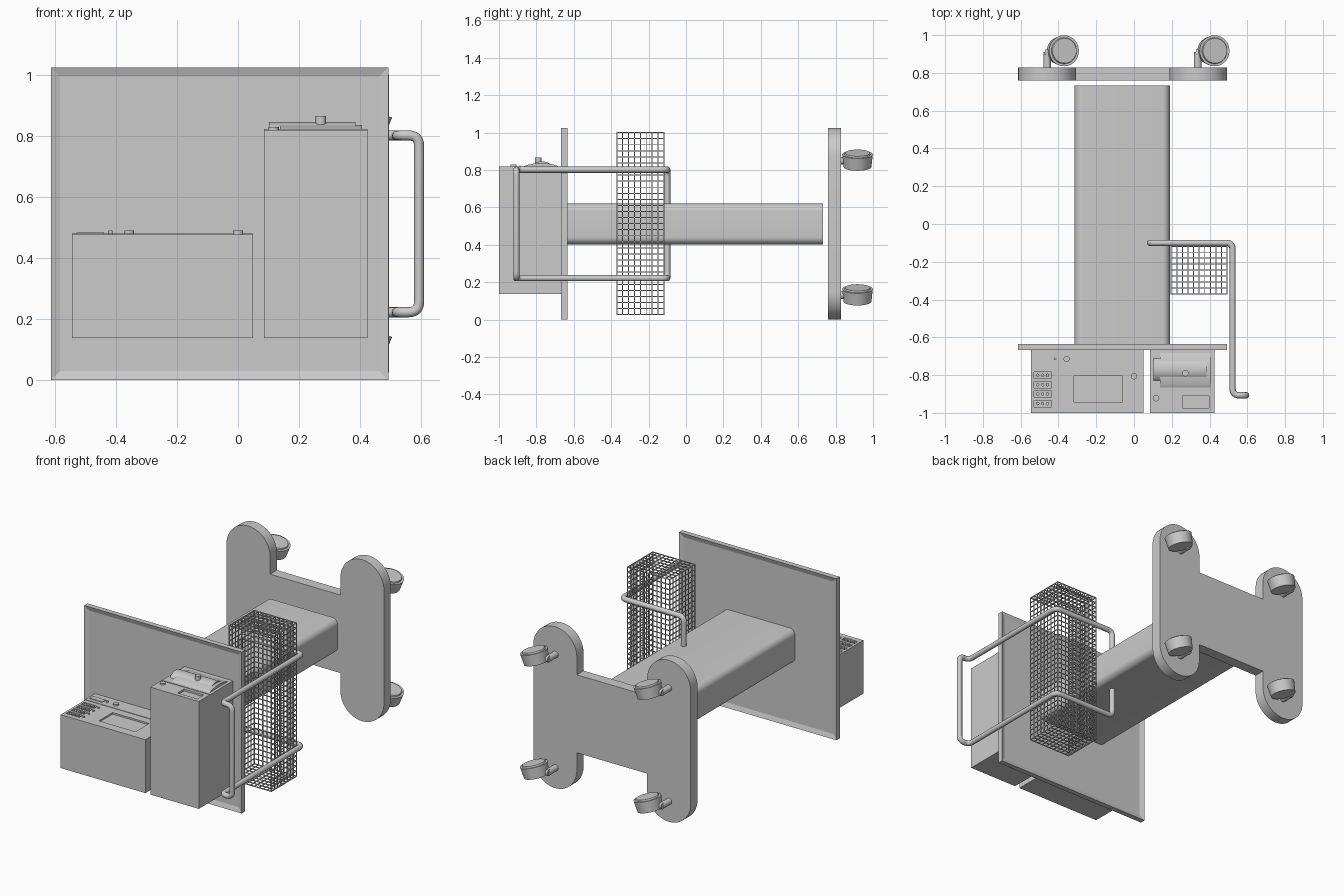
import bpy, bmesh, math
from mathutils import Vector, Matrix

if "Cube" in bpy.data.objects:
    bpy.data.objects.remove(bpy.data.objects["Cube"])

grey = bpy.data.materials.new("plain grey")
grey.use_nodes = True
grey.diffuse_color = (0.6, 0.6, 0.6, 1)
grey.node_tree.nodes["Principled BSDF"].inputs["Base Color"].default_value = (0.6, 0.6, 0.6, 1)


def finish(name, bm, smooth=False):
    me = bpy.data.meshes.new(name)
    bmesh.ops.recalc_face_normals(bm, faces=bm.faces)
    bm.to_mesh(me)
    bm.free()
    me.materials.append(grey)
    ob = bpy.data.objects.new(name, me)
    bpy.context.collection.objects.link(ob)
    if smooth:
        bpy.ops.object.select_all(action='DESELECT')
        ob.select_set(True)
        bpy.context.view_layer.objects.active = ob
        bpy.ops.object.shade_smooth_by_angle(angle=math.radians(35))
    return ob


def add_box(bm, x, y, z):
    """Add a box given its (min, max) range on each axis."""
    size = [b - a for a, b in (x, y, z)]
    mid = [(a + b) / 2 for a, b in (x, y, z)]
    m = Matrix.Translation(mid) @ Matrix.Diagonal((*size, 1))
    bmesh.ops.create_cube(bm, size=1, matrix=m)


def box(name, x, y, z):
    bm = bmesh.new()
    add_box(bm, x, y, z)
    return finish(name, bm)


def cylinder(name, center, axis, r1, r2, depth, segs=32):
    bm = bmesh.new()
    rot = Vector(axis).to_track_quat('Z', 'Y').to_matrix().to_4x4()
    bmesh.ops.create_cone(bm, cap_ends=True, segments=segs, radius1=r1, radius2=r2,
                          depth=depth, matrix=Matrix.Translation(center) @ rot)
    finish(name, bm, True)


def extrude(name, points, offset):
    """Extrude a closed 3D outline along an offset vector."""
    bm = bmesh.new()
    face = bm.faces.new([bm.verts.new(p) for p in points])
    bottom = face.copy()
    moved = bmesh.ops.extrude_face_region(bm, geom=[bottom])['geom']
    bmesh.ops.translate(bm, vec=offset, verts=[v for v in moved if isinstance(v, bmesh.types.BMVert)])
    bmesh.ops.remove_doubles(bm, verts=bm.verts, dist=1e-5)
    finish(name, bm, True)


def arc(cx, cz, r, a0, a1, n):
    angles = [math.radians(a0 + (a1 - a0) * i / n) for i in range(n + 1)]
    return [(cx + r * math.cos(a), cz + r * math.sin(a)) for a in angles]


def pockets(target, name, ranges):
    """Cut shallow rectangular recesses into a part."""
    bm = bmesh.new()
    for r in ranges:
        add_box(bm, *r)
    cutter = finish(name, bm)
    cutter.hide_render = True
    cutter.hide_set(True)
    cutter.display_type = 'WIRE'
    mod = target.modifiers.new("pockets", 'BOOLEAN')
    mod.operation = 'DIFFERENCE'
    mod.solver = 'EXACT'
    mod.object = cutter


# Tray plate, recessed inside a rim on both broad sides
bm = bmesh.new()
add_box(bm, (-0.613, 0.493), (-0.667, -0.634), (0, 1.025))
bm.normal_update()
broad = [f for f in bm.faces if abs(f.normal.y) > 0.9]
bmesh.ops.inset_individual(bm, faces=broad, thickness=0.041)
for f in broad:
    bmesh.ops.translate(bm, vec=f.normal * -0.01, verts=f.verts)
finish("tray", bm)

# Column with rounded long edges
corners = [(0.15, 0.58, 0), (-0.275, 0.58, 90), (-0.275, 0.442, 180), (0.15, 0.442, 270)]
outline = [p for cx, cz, a in corners for p in arc(cx, cz, 0.04, a, a + 90, 8)]
extrude("column", [(x, -0.645, z) for x, z in outline], (0, 1.377, 0))

# H-shaped base: right half outline mirrored to the left
mid, lobe, r = -0.06, 0.34, 0.153
half = [(mid, 0.76), (lobe - r, 0.76)] + arc(lobe, 0.872, r, 180, 0, 24)
half += arc(lobe, 0.153, r, 0, -180, 24) + [(lobe - r, 0.265), (mid, 0.265)]
left = [(2 * mid - x, z) for x, z in reversed(half[1:-1])]
extrude("base", [(x, 0.76, z) for x, z in half + left], (0, 0.068, 0))

# Casters: tilted wheel with raised rim cap on a short stem
axis = Vector((math.sin(0.28), 0, math.cos(0.28)))
for side, x in (("right", -0.38), ("left", 0.417)):
    for level, z in (("lower", 0.13), ("upper", 0.85)):
        c = Vector((x, 0.917, z))
        tag = f"{side}_{level}"
        cylinder(f"caster_wheel_{tag}", c, axis, 0.074, 0.082, 0.07)
        cylinder(f"caster_cap_{tag}", c + axis * 0.038, axis, 0.07, 0.066, 0.01)
        cylinder(f"caster_stem_{tag}", (x - 0.08, 0.865, z), (0, 1, 0), 0.02, 0.02, 0.09, 20)
        cylinder(f"caster_axle_{tag}", (x - 0.055, 0.905, z), (1, 0, 0), 0.02, 0.02, 0.07, 20)

# Tubular handle with rounded bends
half = [(0.085, -0.1, 0.6), (0.085, -0.1, 0.802), (0.522, -0.1, 0.802),
        (0.522, -0.907, 0.802), (0.594, -0.907, 0.802)]
path = [Vector(p) for p in half] + [Vector((x, y, 1.024 - z)) for x, y, z in reversed(half)]
points = [path[0]]
for a, b, c in zip(path, path[1:], path[2:]):
    p, q = b + (a - b).normalized() * 0.035, b + (c - b).normalized() * 0.035
    points += [p * (1 - t) ** 2 + b * 2 * t * (1 - t) + q * t * t for t in (i / 6 for i in range(7))]
points.append(path[-1])
curve = bpy.data.curves.new("handle", 'CURVE')
curve.dimensions = '3D'
curve.bevel_depth = 0.0165
curve.bevel_resolution = 4
curve.use_fill_caps = True
spline = curve.splines.new('POLY')
spline.points.add(len(points) - 1)
spline.use_smooth = True
for sp, p in zip(spline.points, points):
    sp.co = (*p, 1)
curve.materials.append(grey)
bpy.context.collection.objects.link(bpy.data.objects.new("handle", curve))

# Wire basket: crossing rods on four walls and the floor, open towards the tray
lo, hi, cells, w = (0.197, -0.37, 0.027), (0.493, -0.118, 1.0), (10, 8, 30), 0.0025
walls = [(0, lo[0]), (0, hi[0]), (2, lo[2]), (2, hi[2]), (1, hi[1])]
bm = bmesh.new()
for flat, level in walls:
    u, v = [i for i in range(3) if i != flat]
    for along, across in ((u, v), (v, u)):
        for i in range(cells[across] + 1):
            at = lo[across] + (hi[across] - lo[across]) * i / cells[across]
            rod = [None] * 3
            rod[flat] = (level - w, level + w)
            rod[across] = (at - w, at + w)
            rod[along] = (lo[along] - w, hi[along] + w)
            add_box(bm, *rod)
finish("wire_basket", bm)

# Wide console with recessed screen and button wells
console = box("console", (-0.545, 0.05), (-1.0, -0.755), (0.138, 0.477))
box("console_back_strip", (-0.545, 0.05), (-0.755, -0.655), (0.138, 0.48))
rows = [-0.801, -0.851, -0.9, -0.951]
wells = [((-0.53, -0.437), (y - 0.017, y + 0.017), (0.465, 0.5)) for y in rows]
pockets(console, "console_cutter", wells + [((-0.317, -0.06), (-0.942, -0.805), (0.467, 0.5))])
box("small_display", (-0.53, -0.44), (-0.732, -0.698), (0.479, 0.484))
for i, y in enumerate(rows):
    for x in (-0.51, -0.484, -0.458):
        cylinder(f"button_{i}", (x, y, 0.47), (0, 0, 1), 0.009, 0.009, 0.012, 12)
    cylinder(f"row_light_{i}", (-0.418, y, 0.478), (0, 0, 1), 0.007, 0.007, 0.008, 12)
for name, x, y, r in (("power_light", -0.418, -0.714, 0.007), ("strip_knob", -0.357, -0.714, 0.016),
                      ("console_knob", 0.0, -0.806, 0.017)):
    cylinder(name, (x, y, 0.483), (0, 0, 1), r, r, 0.014, 20)

# Tall printer unit with curved lid
printer = box("printer", (0.085, 0.425), (-1.0, -0.655), (0.138, 0.82))
pockets(printer, "printer_cutter", [((0.258, 0.397), (-0.975, -0.91), (0.808, 0.84))])
box("printer_seam", (0.085, 0.425), (-0.89, -0.886), (0.8, 0.823))
cylinder("printer_button", (0.117, -0.922, 0.823), (0, 0, 1), 0.017, 0.017, 0.012, 20)


def dome(name, x0, x1, y0, y1, top):
    pts = [(y0 + (y1 - y0) * i / 16, 0.818 + (top - 0.818) * max(0, math.sin(math.pi * i / 16)) ** 0.7)
           for i in range(17)]
    extrude(name, [(x0, y, z) for y, z in pts], (x1 - x0, 0, 0))


dome("printer_lid", 0.137, 0.407, -0.87, -0.68, 0.837)
dome("printer_roll", 0.102, 0.385, -0.83, -0.71, 0.846)
cylinder("lid_knob", (0.272, -0.79, 0.852), (0, 0, 1), 0.017, 0.017, 0.028, 20)
